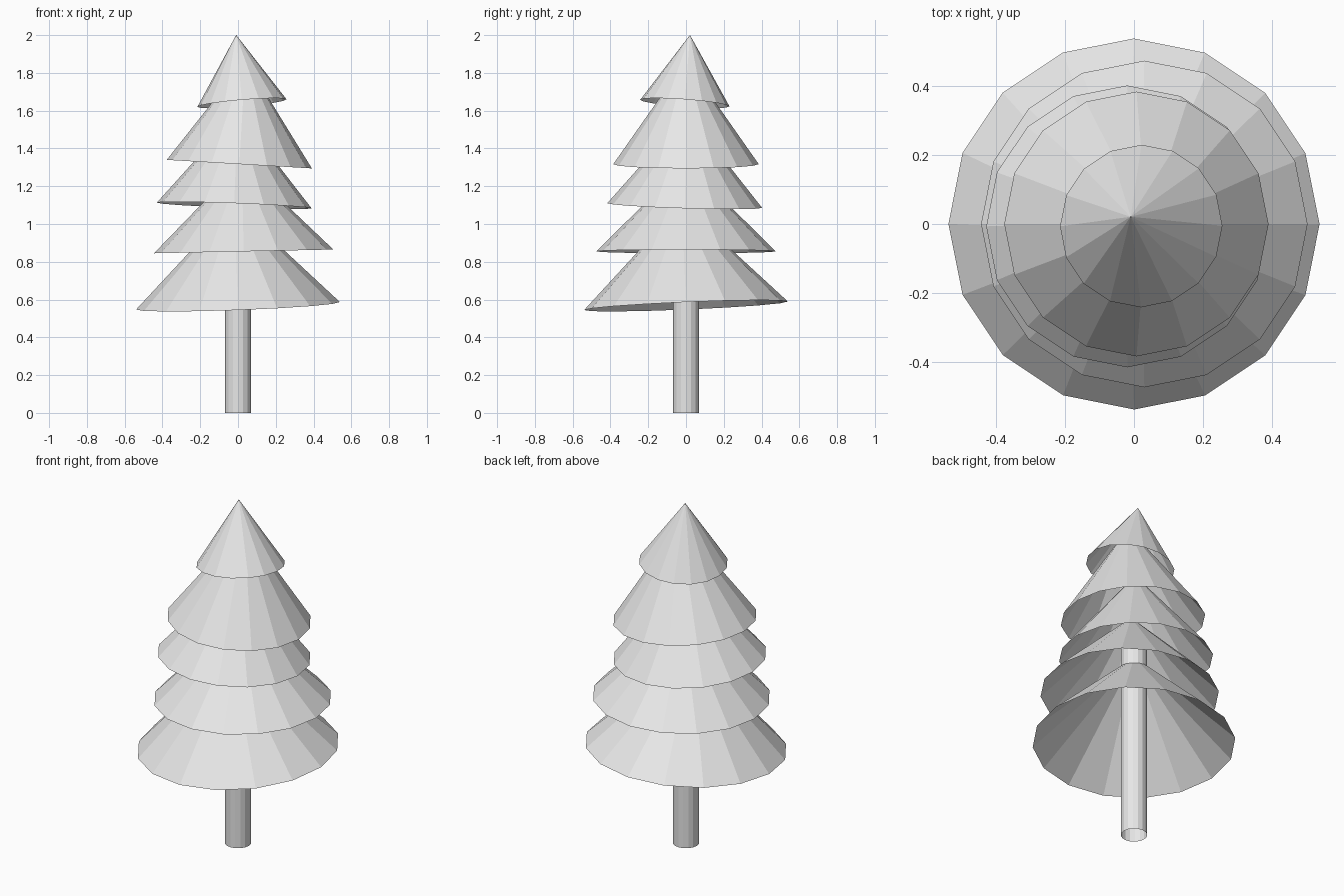
import bpy
from mathutils import Vector

cube = bpy.data.objects.get("Cube")
if cube:
    bpy.data.objects.remove(cube, do_unlink=True)

SIDES = 16

grey = bpy.data.materials.new("light_grey")
grey.use_nodes = True
colour = (0.8, 0.8, 0.8, 1)
grey.diffuse_color = colour
grey.node_tree.nodes["Principled BSDF"].inputs["Base Color"].default_value = colour


def branch_tier(name, centre, radius, height, slope_x, slope_y):
    """Open cone whose rim plane is tilted by the given slopes."""
    axis = Vector((-slope_x, -slope_y, 1)).normalized()
    bpy.ops.mesh.primitive_cone_add(vertices=SIDES, radius1=radius, radius2=0,
                                    depth=height, end_fill_type='NOTHING',
                                    location=Vector(centre) + axis * height / 2)
    tier = bpy.context.object
    tier.rotation_mode = 'QUATERNION'
    tier.rotation_quaternion = Vector((0, 0, 1)).rotation_difference(axis)
    tier.name = name
    tier.data.materials.append(grey)


# Trunk: an open tube running up inside the branches
trunk_height = 1.25
bpy.ops.mesh.primitive_cylinder_add(vertices=SIDES, radius=0.07, depth=trunk_height,
                                    end_fill_type='NOTHING',
                                    location=(0, 0, trunk_height / 2))
trunk = bpy.context.object
trunk.name = "trunk"
trunk.data.materials.append(grey)

# Branch tiers from the ground up, each leaning its own way
branch_tier("bottom_branches", (0, 0, 0.567), 0.54, 0.54, 0.037, 0.042)
branch_tier("lower_branches", (0.03, 0, 0.855), 0.475, 0.47, 0.021, 0)
branch_tier("middle_branches", (-0.02, -0.007, 1.098), 0.41, 0.49, -0.037, -0.03)
branch_tier("upper_branches", (0.007, 0, 1.317), 0.385, 0.55, -0.059, 0)
branch_tier("top_branches", (0.021, -0.006, 1.64), 0.237, 0.363, 0.085, -0.075)
